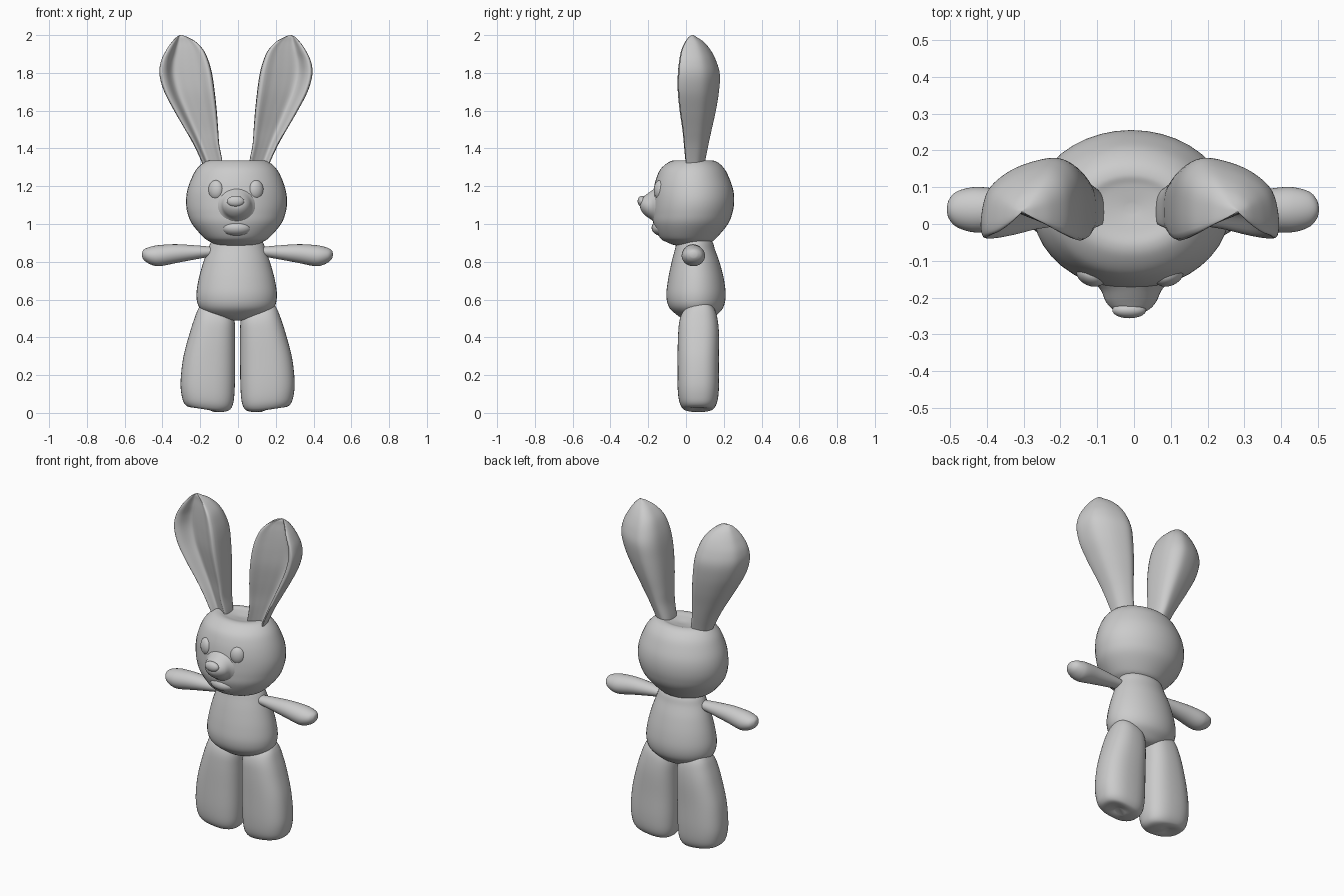
import bpy, bmesh, math
from mathutils import Vector, Matrix


def spline(pts, steps, closed=False):
    """Catmull-Rom through points of any dimension."""
    n, out = len(pts), []
    for i in range(n if closed else n - 1):
        idx = [i - 1, i, i + 1, i + 2]
        idx = [k % n if closed else min(max(k, 0), n - 1) for k in idx]
        a, b, c, d = (pts[k] for k in idx)
        for s in range(steps):
            t = s / steps
            out.append([0.5 * (2 * q + (r - p) * t + (2 * p - 5 * q + 4 * r - w) * t * t
                               + (3 * q - p - 3 * r + w) * t ** 3)
                        for p, q, r, w in zip(a, b, c, d)])
    if not closed:
        out.append(list(pts[-1]))
    return out


def rounded(power=2.0, n=40):
    """Unit superellipse section."""
    out = []
    for i in range(n):
        c, s = math.cos(math.tau * i / n), math.sin(math.tau * i / n)
        out.append((math.copysign(abs(c) ** (2 / power), c), math.copysign(abs(s) ** (2 / power), s)))
    return out


def finish(name, bm, mirror_x=None):
    bmesh.ops.recalc_face_normals(bm, faces=bm.faces)
    if mirror_x is not None:
        bmesh.ops.translate(bm, verts=bm.verts, vec=(-mirror_x, 0, 0))
    for f in bm.faces:
        f.smooth = True
    me = bpy.data.meshes.new(name)
    bm.to_mesh(me)
    bm.free()
    ob = bpy.data.objects.new(name, me)
    bpy.context.collection.objects.link(ob)
    if mirror_x is not None:
        ob.location.x = mirror_x
        ob.modifiers.new("Mirror", 'MIRROR').use_mirror_merge = False
    return ob


def loft(name, axis, stations, section, mirror_x=None, shear=0.0):
    """Station = position on axis, then min/max on the two other axes in order."""
    others = [k for k in range(3) if k != axis]
    bm = bmesh.new()
    rings = []
    for t, a0, a1, b0, b1 in spline(stations, 6):
        ring = []
        for u, v in section:
            p = Vector((0, 0, 0))
            p[axis] = t + shear * u
            p[others[0]] = (a0 + a1) / 2 + u * (a1 - a0) / 2
            p[others[1]] = (b0 + b1) / 2 + v * (b1 - b0) / 2
            ring.append(bm.verts.new(p))
        rings.append(ring)
    for r, s in zip(rings, rings[1:]):
        for i in range(len(r)):
            j = (i + 1) % len(r)
            bm.faces.new((r[i], r[j], s[j], s[i]))
    bm.faces.new(rings[0])
    bm.faces.new(rings[-1])
    return finish(name, bm, mirror_x)


def ball(name, centre, radii, turn=0.0, mirror_x=None):
    bm = bmesh.new()
    m = (Matrix.Translation(centre) @ Matrix.Rotation(turn, 4, 'Z')
         @ Matrix.Diagonal((*radii, 1)))
    bmesh.ops.create_uvsphere(bm, u_segments=28, v_segments=18, radius=1, matrix=m)
    return finish(name, bm, mirror_x)


# Head with a slightly dished crown
loft("head", 2, [
    (.885, -.02, .01, .02, .05), (.886, -.10, .085, -.05, .09), (.905, -.145, .13, -.105, .135),
    (.93, -.183, .168, -.14, .165), (1.0, -.243, .228, -.172, .222), (1.06, -.268, .252, -.178, .246),
    (1.12, -.275, .26, -.177, .255), (1.18, -.268, .252, -.172, .25), (1.24, -.247, .232, -.158, .23),
    (1.29, -.22, .205, -.135, .205), (1.325, -.183, .168, -.095, .17), (1.337, -.145, .13, -.06, .135),
    (1.33, -.10, .085, -.02, .105), (1.322, -.02, .01, .03, .055)], rounded())

# Muzzle, lower lip and nose
loft("muzzle", 1, [
    (-.10, -.13, .114, .97, 1.23), (-.15, -.115, .099, .99, 1.20), (-.18, -.09, .075, 1.02, 1.178),
    (-.21, -.077, .061, 1.04, 1.156), (-.23, -.06, .044, 1.06, 1.14), (-.241, -.038, .022, 1.08, 1.122),
    (-.243, -.012, -.004, 1.098, 1.106)], rounded())
ball("lower_lip", (-.008, -.12, .98), (.085, .062, .045))
ball("nose", (-.013, -.234, 1.12), (.046, .022, .029))

# Eyes
ball("eyes", (-.117, -.138, 1.18), (.042, .03, .052), math.radians(-25), mirror_x=-.011)

# Cupped ears: scooped front, domed back
ear_section = spline([
    (.95, -.95), (1, .1), (.85, .7), (.5, 1), (0, .92), (-.5, .65), (-.87, .2),
    (-1, -.5), (-.95, -.92), (-.75, -.82), (-.45, -.3), (0, -.45), (.5, -.72)], 5, closed=True)
loft("ears", 2, [
    (1.27, -.17, -.08, .01, .09), (1.33, -.193, -.083, -.003, .10), (1.42, -.235, -.10, -.012, .118),
    (1.5, -.28, -.106, -.02, .135), (1.6, -.338, -.114, -.035, .157), (1.7, -.39, -.125, -.045, .173),
    (1.79, -.415, -.138, -.045, .178), (1.86, -.408, -.156, -.038, .16), (1.92, -.38, -.183, -.026, .13),
    (1.965, -.349, -.225, -.005, .092), (1.99, -.325, -.268, .015, .055), (2.0, -.307, -.297, .03, .04)],
    ear_section, mirror_x=-.011)

# Pear-shaped body
loft("body", 2, [
    (.488, -.03, .015, .04, .08), (.495, -.09, .075, -.01, .13), (.52, -.16, .145, -.05, .165),
    (.56, -.206, .192, -.09, .198), (.62, -.22, .206, -.104, .21), (.70, -.21, .196, -.096, .202),
    (.79, -.186, .172, -.078, .18), (.86, -.16, .148, -.06, .155), (.91, -.14, .128, -.045, .138),
    (.95, -.10, .09, -.01, .10)], rounded())

# Stubby arms
loft("arms", 0, [
    (-.508, .032, .046, .831, .845), (-.503, .015, .065, .816, .860), (-.485, -.006, .086, .798, .872),
    (-.45, -.02, .098, .781, .883), (-.41, -.023, .1, .777, .889), (-.33, -.018, .09, .793, .893),
    (-.24, -.008, .08, .81, .888), (-.15, .002, .07, .826, .88), (-.09, .01, .06, .835, .87)],
    rounded(), mirror_x=-.003)

# Flared legs, soles tilted slightly inward
loft("legs", 2, [
    (.018, -.19, -.13, .04, .09), (.017, -.245, -.08, .0, .13), (.03, -.278, -.042, -.022, .152),
    (.07, -.296, -.024, -.038, .168), (.15, -.304, -.017, -.045, .175), (.28, -.29, -.015, -.045, .175),
    (.41, -.256, -.015, -.042, .175), (.49, -.23, -.017, -.034, .168), (.54, -.21, -.03, -.012, .155),
    (.565, -.19, -.05, .025, .135), (.572, -.14, -.10, .06, .10)],
    rounded(2.5), mirror_x=-.002, shear=-.012)
